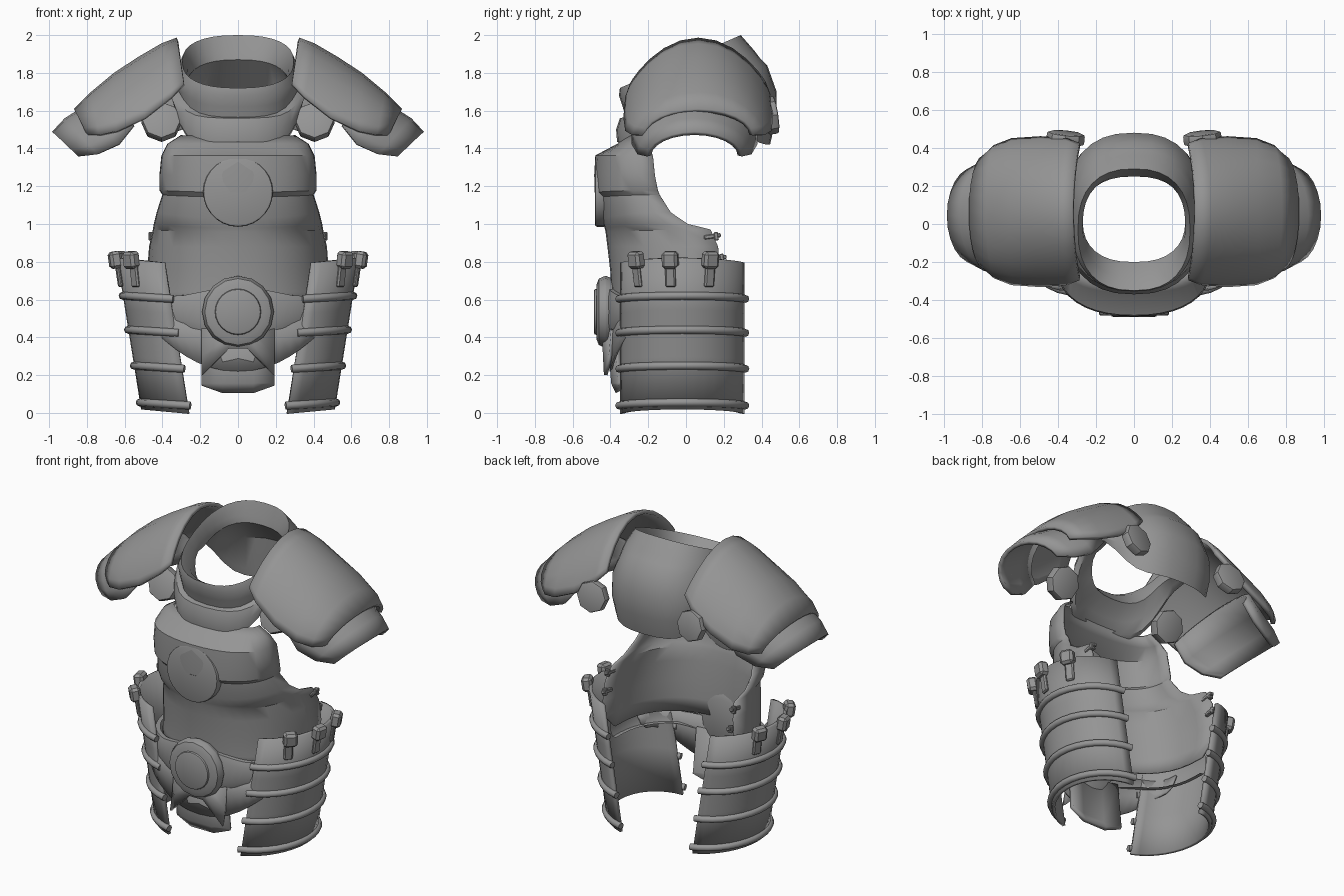
import bpy, bmesh, math
from mathutils import Vector, Matrix

old = bpy.data.objects.get("Cube")
if old:
    bpy.data.objects.remove(old)

grey = bpy.data.materials.new("armour grey")
grey.use_nodes = True
COLOUR = (0.3, 0.3, 0.3, 1)
grey.diffuse_color = COLOUR
grey.node_tree.nodes["Principled BSDF"].inputs["Base Color"].default_value = COLOUR


def finish(name, bm, thick=0, angle=35):
    bmesh.ops.recalc_face_normals(bm, faces=bm.faces)
    me = bpy.data.meshes.new(name)
    bm.to_mesh(me)
    bm.free()
    ob = bpy.data.objects.new(name, me)
    bpy.context.collection.objects.link(ob)
    me.materials.append(grey)
    if thick:
        mod = ob.modifiers.new("thickness", 'SOLIDIFY')
        mod.thickness = thick
        mod.offset = 0
    bpy.ops.object.select_all(action='DESELECT')
    ob.select_set(True)
    bpy.context.view_layer.objects.active = ob
    bpy.ops.object.shade_smooth_by_angle(angle=math.radians(angle))
    return ob


def sheet(name, rows, thick=0.012, closed=False, angle=35):
    """Skin rows of points, each row the same length."""
    bm = bmesh.new()
    vs = [[bm.verts.new(p) for p in row] for row in rows]
    n = len(rows[0])
    for a, b in zip(vs, vs[1:]):
        for i in range(n if closed else n - 1):
            j = (i + 1) % n
            bm.faces.new((a[i], a[j], b[j], b[i]))
    return finish(name, bm, thick, angle)


def tube(name, path, radius, sides=8):
    """Round bar with capped ends along a path."""
    bm = bmesh.new()
    rings = []
    for i, p in enumerate(path):
        d = (path[min(i + 1, len(path) - 1)] - path[max(i - 1, 0)]).normalized()
        side = d.cross(Vector((0, 0, 1))).normalized()
        up = side.cross(d)
        rings.append([bm.verts.new(p + radius * (side * math.cos(k * math.tau / sides)
                      + up * math.sin(k * math.tau / sides))) for k in range(sides)])
    for a, b in zip(rings, rings[1:]):
        for k in range(sides):
            j = (k + 1) % sides
            bm.faces.new((a[k], a[j], b[j], b[k]))
    bm.faces.new(rings[0])
    bm.faces.new(rings[-1])
    finish(name, bm, angle=50)


def disc(name, centre, normal, radius, depth, sides, bevel=0.012):
    bm = bmesh.new()
    bmesh.ops.create_cone(bm, cap_ends=True, segments=sides, radius1=radius,
                          radius2=radius, depth=depth)
    rims = [e for e in bm.edges if abs(e.verts[0].co.z - e.verts[1].co.z) < 1e-5]
    bmesh.ops.bevel(bm, geom=rims, offset=bevel, segments=2, affect='EDGES', profile=0.5)
    turn = Vector(normal).to_track_quat('Z', 'Y').to_matrix().to_4x4()
    bm.transform(Matrix.Translation(centre) @ turn)
    finish(name, bm)


def block(name, centre, size, turn=Matrix(), bevel=0.008):
    bm = bmesh.new()
    bmesh.ops.create_cube(bm, size=1, matrix=Matrix.Diagonal((*size, 1)))
    bmesh.ops.bevel(bm, geom=bm.edges[:], offset=bevel, segments=1, affect='EDGES')
    bm.transform(Matrix.Translation(centre) @ turn)
    finish(name, bm)


def spow(v, p):
    return math.copysign(abs(v) ** p, v)


# Breastplate: half-round rows of height, half width, front y, rear y, sag
TORSO = [(1.465, .30, -.32, -.21, 0), (1.42, .37, -.36, -.20, 0),
         (1.36, .40, -.475, -.175, 0), (1.26, .41, -.48, -.165, 0),
         (1.18, .41, -.478, -.15, .01), (1.155, .395, -.455, -.14, .01),
         (1.06, .425, -.44, -.08, .03), (1.0, .44, -.425, .01, .02),
         (.97, .445, -.42, .13, .01), (.88, .465, -.41, .17, 0),
         (.75, .475, -.395, .18, 0), (.64, .475, -.39, .16, 0),
         (.55, .465, -.385, .08, 0)]
# Skirt below the belt, dipping to a point in the middle
SKIRT = [(.53, .465, -.39, -.16, 0), (.46, .455, -.395, -.19, .08),
         (.43, .44, -.40, -.22, .21)]


def torso_row(z, w, front, rear, sag, n=20, grow=0):
    row = []
    for i in range(n + 1):
        t = math.pi * (i / n - .5)
        c = max(math.cos(t), 0)
        row.append(((w + grow) * spow(math.sin(t), .9),
                    rear - (rear - front + grow) * c ** .75, z - sag * c ** 2.2))
    return row


sheet("breastplate", [torso_row(*r) for r in TORSO])
sheet("waist_skirt", [torso_row(*r) for r in SKIRT])
disc("chest_emblem", (0, -.449, 1.17), (0, -1, 0), .185, .066, 28)

# Belt with flared middle, buckle ring and boss
belt = []
for f, g in ((-1, 0), (-1, .025), (-.6, .038), (.6, .038), (1, .025), (1, 0)):
    row = torso_row(0, .475, -.39, .05, 0, 32, g)
    belt.append([(x, y, .54 + f * (.08 + .06 * max(0, 1 - abs(x) / .3)))
                 for x, y, z in row])
sheet("belt", belt, 0)
disc("buckle_ring", (0, -.425, .535), (0, -1, 0), .19, .10, 16, .047)
disc("buckle_boss", (0, -.468, .535), (0, -1, 0), .122, .04, 24, .012)

# Groin guard: notched upper plate over a chamfered lower plate
sheet("groin_upper_plate", [
    [(-.19, -.385, .46), (-.05, -.41, .46), (.05, -.41, .46), (.19, -.385, .46)],
    [(-.19, -.40, .30), (-.05, -.435, .40), (.05, -.435, .40), (.19, -.40, .30)],
    [(-.19, -.425, .20), (-.05, -.43, .34), (.05, -.43, .34), (.19, -.425, .20)]], .02, angle=20)
sheet("groin_lower_plate", [
    [(-.18, -.37, .45), (-.08, -.40, .45), (.08, -.40, .45), (.18, -.37, .45)],
    [(-.19, -.35, .16), (-.08, -.385, .16), (.08, -.385, .16), (.19, -.35, .16)],
    [(-.19, -.345, .15), (-.08, -.36, .11), (.08, -.36, .11), (.19, -.345, .15)]], .025)

# Gorget and upper back: rings of half width, front y, back y, front z, back z,
# arched up over the shoulders
GORGET = [(.27, -.20, .25, 1.59, 1.87), (.325, -.29, .42, 1.51, 1.70),
          (.345, -.33, .44, 1.45, 1.47), (.36, -.365, .445, 1.435, 1.42),
          (.37, -.37, .475, 1.50, 1.55), (.36, -.35, .48, 1.56, 1.70),
          (.335, -.32, .43, 1.565, 1.84), (.335, -.335, .39, 1.62, 1.88),
          (.325, -.355, .36, 1.68, 1.92), (.295, -.35, .29, 1.72, 2.0),
          (.27, -.28, .26, 1.68, 1.91), (.27, -.20, .25, 1.59, 1.87)]
rings = []
for w, yf, yb, zf, zb in GORGET:
    ring = []
    for i in range(32):
        t = math.tau * i / 32
        k = (1 - spow(math.cos(t), .82)) / 2
        z = zf + (zb - zf) * k
        z += (max(z, 1.74) - z) * math.sin(t) ** 6
        ring.append((w * spow(math.sin(t), .82), yf + (yb - yf) * k, z))
    rings.append(ring)
sheet("gorget", rings, 0, True)

# Pauldron plates: ridge and edge lines in x-z, with half depth in y
UPPER = [((.32, 1.975), (.285, 1.74), .35), ((.40, 1.945), (.35, 1.67), .375),
         ((.52, 1.875), (.49, 1.56), .385), ((.65, 1.79), (.64, 1.49), .375),
         ((.77, 1.69), (.73, 1.47), .34), ((.86, 1.60), (.79, 1.47), .28)]
LOWER = [((.68, 1.70), (.55, 1.52), .32), ((.80, 1.62), (.63, 1.42), .32),
         ((.91, 1.55), (.74, 1.37), .29), ((.975, 1.48), (.84, 1.36), .24)]


def pauldron(name, s, rows, yc, power):
    """Arched plate; the arch is peaked at the neck and rounder outward."""
    grid = []
    for k, (ridge, edge, depth) in enumerate(rows):
        r, e = Vector(ridge), Vector(edge)
        bend = power + (1 - power) * k / (len(rows) - 1)
        line = []
        for i in range(13):
            a = math.pi * (i / 12 - .5)
            p = e.lerp(r, max(math.cos(a), 0) ** bend)
            line.append((s * p.x, yc + depth * math.sin(a), p.y))
        grid.append(line)
    sheet(name, grid, .025)


# Hip guard surface: angle round the curve and height give a point
def hip(s, a, z, out=0):
    xo = .50 + .16 * z
    return Vector((s * (xo - .29 + (.29 + out) * math.cos(a)),
                   -.02 + (.325 + out) * math.sin(a), z))


for s, side in ((1, "left"), (-1, "right")):
    pauldron(side + "_pauldron_upper", s, UPPER, .065, 1.8)
    pauldron(side + "_pauldron_lower", s, LOWER, .045, 1)

    # Strap discs at front and back of the shoulder
    disc(side + "_front_disc", (s * .405, -.18, 1.54), (0, -1, .4), .105, .07, 8)
    disc(side + "_back_disc", (s * .36, .45, 1.575), (-s * .1, 1, .15), .1, .06, 8)

    # Curved hip guard with bands
    sweep = [math.radians(-80 + 160 * i / 16) for i in range(17)]
    sheet(side + "_hip_guard", [[hip(s, a, z - .03 * (1 - math.cos(a))) for a in sweep]
                                for z in (.02, .3, .55, .82)], .02)
    for z in (.055, .25, .44, .62):
        tube(side + "_hip_band", [hip(s, a * 1.04, z - .02 * (1 - math.cos(a)), .012)
                                  for a in sweep], .021)

    # Buckles hooked over the rim of the hip guard
    for y in (-.25, -.08, .12):
        a = math.asin((y + .02) / .33)
        turn = Matrix.Rotation(a if s > 0 else math.pi - a, 4, 'Z') @ Matrix.Rotation(.15, 4, 'Y')
        block(side + "_buckle_head", hip(s, a, .81, .025), (.065, .085, .09), turn, .015)
        block(side + "_buckle_strap", hip(s, a, .73, .018), (.022, .055, .13), turn)

    # Small clips on the rear edge of the breastplate
    for y, z in ((.14, .935), (.17, .82)):
        tilt = Matrix.Rotation(.15, 4, 'X')
        block(side + "_clip_bar", (s * .455, y, z), (.025, .09, .022), tilt, .004)
        block(side + "_clip_stud", (s * .458, y + .02, z), (.03, .022, .045), tilt, .004)
